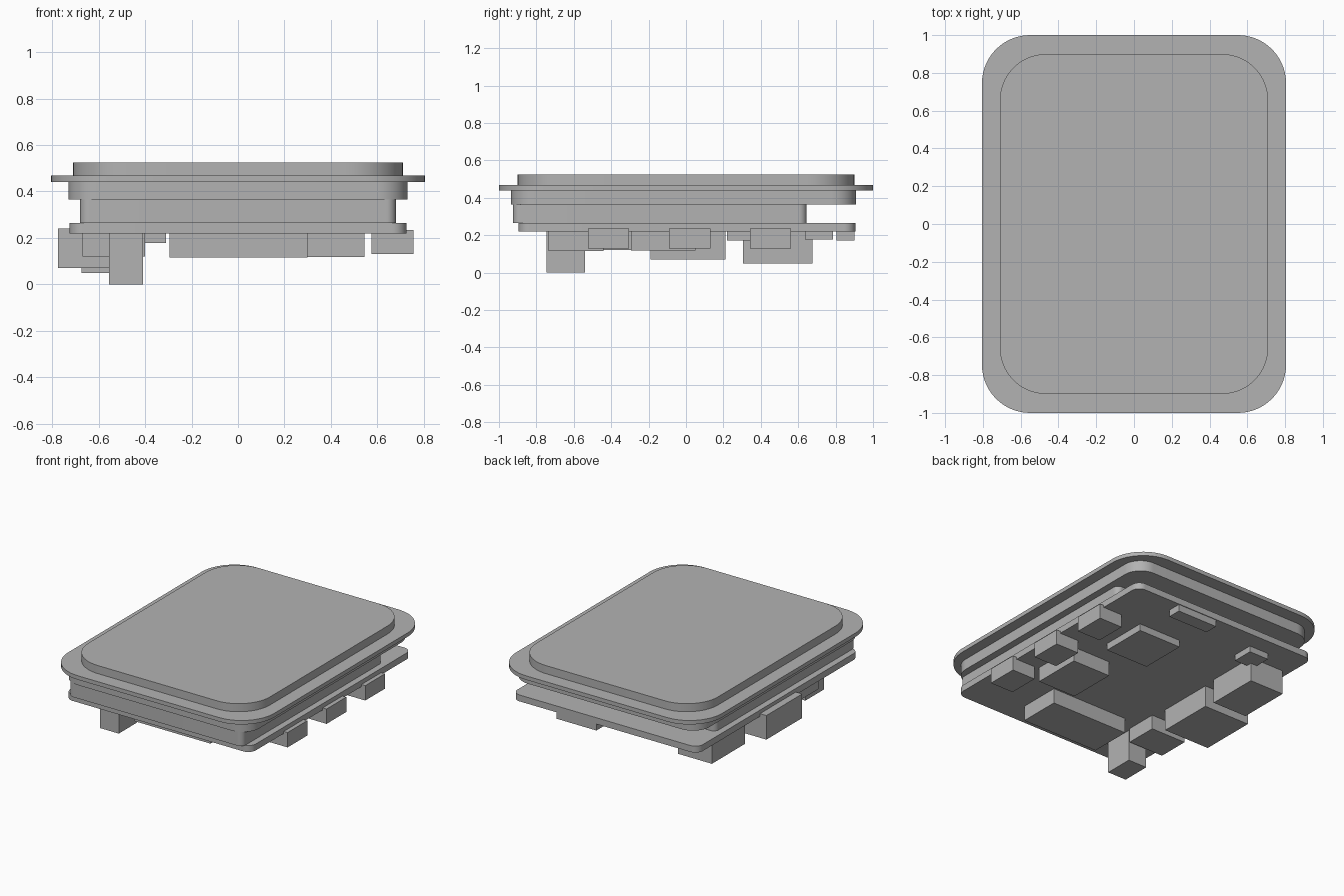
import bpy
import bmesh
from math import cos, sin, pi

cube = bpy.data.objects.get("Cube")
if cube:
    bpy.data.objects.remove(cube, do_unlink=True)

grey = bpy.data.materials.new("plain grey")
grey.use_nodes = True
color = (0.448, 0.448, 0.448, 1)
grey.diffuse_color = color
grey.node_tree.nodes["Principled BSDF"].inputs["Base Color"].default_value = color


def finish(name, bm):
    bmesh.ops.recalc_face_normals(bm, faces=bm.faces)
    mesh = bpy.data.meshes.new(name)
    bm.to_mesh(mesh)
    bm.free()
    mesh.materials.append(grey)
    obj = bpy.data.objects.new(name, mesh)
    bpy.context.collection.objects.link(obj)
    return obj


def slab(name, x, y, z, radius, steps=14):
    """Extrude a rounded rectangle spanning the x, y and z ranges."""
    bm = bmesh.new()
    corners = [(x[1], y[1], -1, -1), (x[0], y[1], 1, -1),
               (x[0], y[0], 1, 1), (x[1], y[0], -1, 1)]
    ring = []
    for i, (cx, cy, sx, sy) in enumerate(corners):
        for k in range(steps + 1):
            a = (i + k / steps) * pi / 2
            ring.append(bm.verts.new((cx + radius * (sx + cos(a)),
                                      cy + radius * (sy + sin(a)), z[0])))
    base = bm.faces.new(ring)
    top = bmesh.ops.extrude_face_region(bm, geom=[base], use_keep_orig=True)
    verts = [v for v in top["geom"] if isinstance(v, bmesh.types.BMVert)]
    bmesh.ops.translate(bm, verts=verts, vec=(0, 0, z[1] - z[0]))
    obj = finish(name, bm)
    bpy.ops.object.select_all(action="DESELECT")
    obj.select_set(True)
    bpy.context.view_layer.objects.active = obj
    bpy.ops.object.shade_smooth_by_angle(angle=pi / 6)


def block(name, x, y, z):
    """Sharp box spanning the x, y and z ranges."""
    bm = bmesh.new()
    bmesh.ops.create_cube(bm, size=1)
    for v in bm.verts:
        for axis, (low, high) in enumerate((x, y, z)):
            v.co[axis] = high if v.co[axis] > 0 else low
    finish(name, bm)


# Stacked housing, from the raised cover down to the circuit board
slab("top_cover", (-0.71, 0.71), (-0.9, 0.9), (0.468, 0.525), 0.245)
slab("flange", (-0.805, 0.805), (-1, 1), (0.44, 0.468), 0.255)
slab("upper_body", (-0.73, 0.73), (-0.935, 0.91), (0.365, 0.44), 0.13)
slab("lower_body", (-0.68, 0.68), (-0.925, 0.645), (0.265, 0.365), 0.04)
slab("circuit_board", (-0.725, 0.725), (-0.895, 0.905), (0.22, 0.265), 0.06)

# Row of side connectors on the left edge
for i, y in enumerate((-0.415, 0.02, 0.452)):
    block(f"side_connector_{i + 1}", (0.575, 0.755), (y - 0.11, y + 0.11), (0.13, 0.235))

# Components hanging under the board
block("large_socket", (-0.775, -0.42), (-0.19, 0.21), (0.07, 0.24))
block("rear_socket", (-0.675, -0.41), (0.305, 0.675), (0.05, 0.235))
block("tall_post", (-0.555, -0.41), (-0.745, -0.54), (0, 0.235))
block("small_socket", (-0.67, -0.4), (-0.52, -0.295), (0.12, 0.235))
block("front_module", (-0.295, 0.3), (-0.735, -0.44), (0.115, 0.235))
block("middle_module", (0.25, 0.545), (-0.295, 0.05), (0.118, 0.235))
block("flat_chip", (0.08, 0.41), (0.22, 0.55), (0.172, 0.235))
block("rear_strip", (0.07, 0.38), (0.805, 0.9), (0.172, 0.235))
block("small_chip", (-0.46, -0.31), (0.635, 0.785), (0.178, 0.235))
